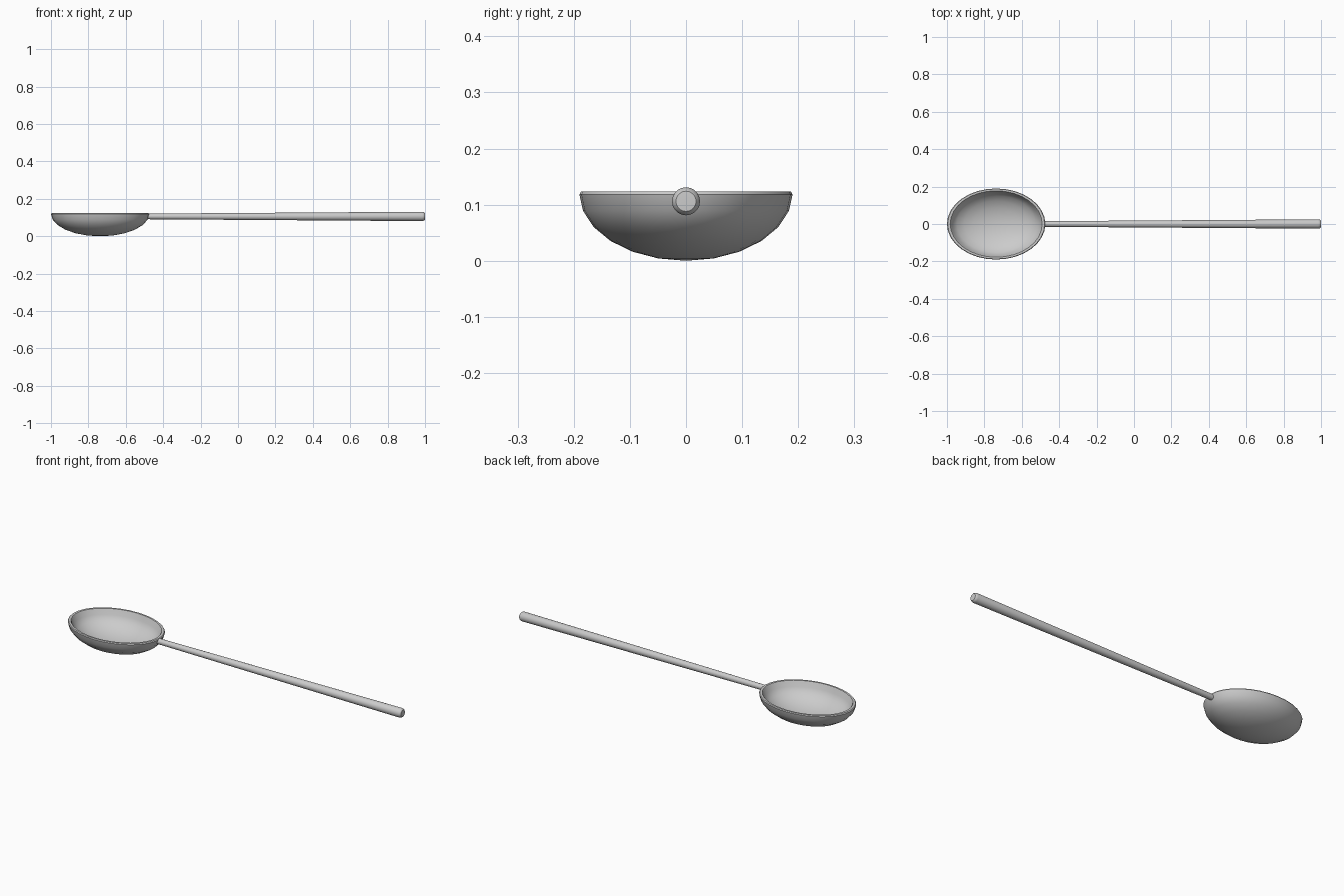
import bpy, bmesh
from math import sin, cos, pi, radians

if "Cube" in bpy.data.objects:
    bpy.data.objects.remove(bpy.data.objects["Cube"])


def lathe(name, profile, place, n):
    """Spin (radius, height) pairs; place(r, h, c, s) maps each point to xyz."""
    bm = bmesh.new()
    rings = []
    for r, h in profile:
        count = 1 if r < 1e-6 else n
        rings.append([bm.verts.new(place(r, h, cos(2 * pi * i / n), sin(2 * pi * i / n)))
                      for i in range(count)])
    for a, b in zip(rings, rings[1:]):
        for i in range(n):
            j = (i + 1) % n
            face = [a[i % len(a)], a[j % len(a)], b[j % len(b)], b[i % len(b)]]
            bm.faces.new(list(dict.fromkeys(face)))
    bmesh.ops.recalc_face_normals(bm, faces=bm.faces)
    mesh = bpy.data.meshes.new(name)
    bm.to_mesh(mesh)
    bm.free()
    obj = bpy.data.objects.new(name, mesh)
    bpy.context.collection.objects.link(obj)
    bpy.ops.object.select_all(action='DESELECT')
    bpy.context.view_layer.objects.active = obj
    obj.select_set(True)
    bpy.ops.object.shade_smooth_by_angle(angle=radians(40))
    return obj


# Bowl: oval half shell with a softened rim
RX, RY, RIM, WALL = 0.263, 0.19, 0.123, 0.015
steps = [radians(15 * k) for k in range(6)]
outer = [(sin(t), 0.12 * (1 - cos(t))) for t in steps] + [(1, 0.118)]
rim = [(0.985, RIM), (0.935, RIM)]
inner = [((1 - WALL / RY) * sin(t), 0.12 - (0.12 - WALL) * cos(t))
         for t in reversed(steps)]
lathe("spoon_bowl", outer + rim + [(0.92, 0.118)] + inner,
      lambda r, h, c, s: (-0.737 + RX * r * c, RY * r * s, h), 32)

# Handle: tapered round rod with a rounded tip
rod = [(0, -0.486), (0.015, -0.486), (0.025, 0.985),
       (0.0225, 0.994), (0.018, 0.999), (0, 1.0)]
lathe("spoon_handle", rod,
      lambda r, h, c, s: (h, r * c, 0.106 + r * s), 20)
